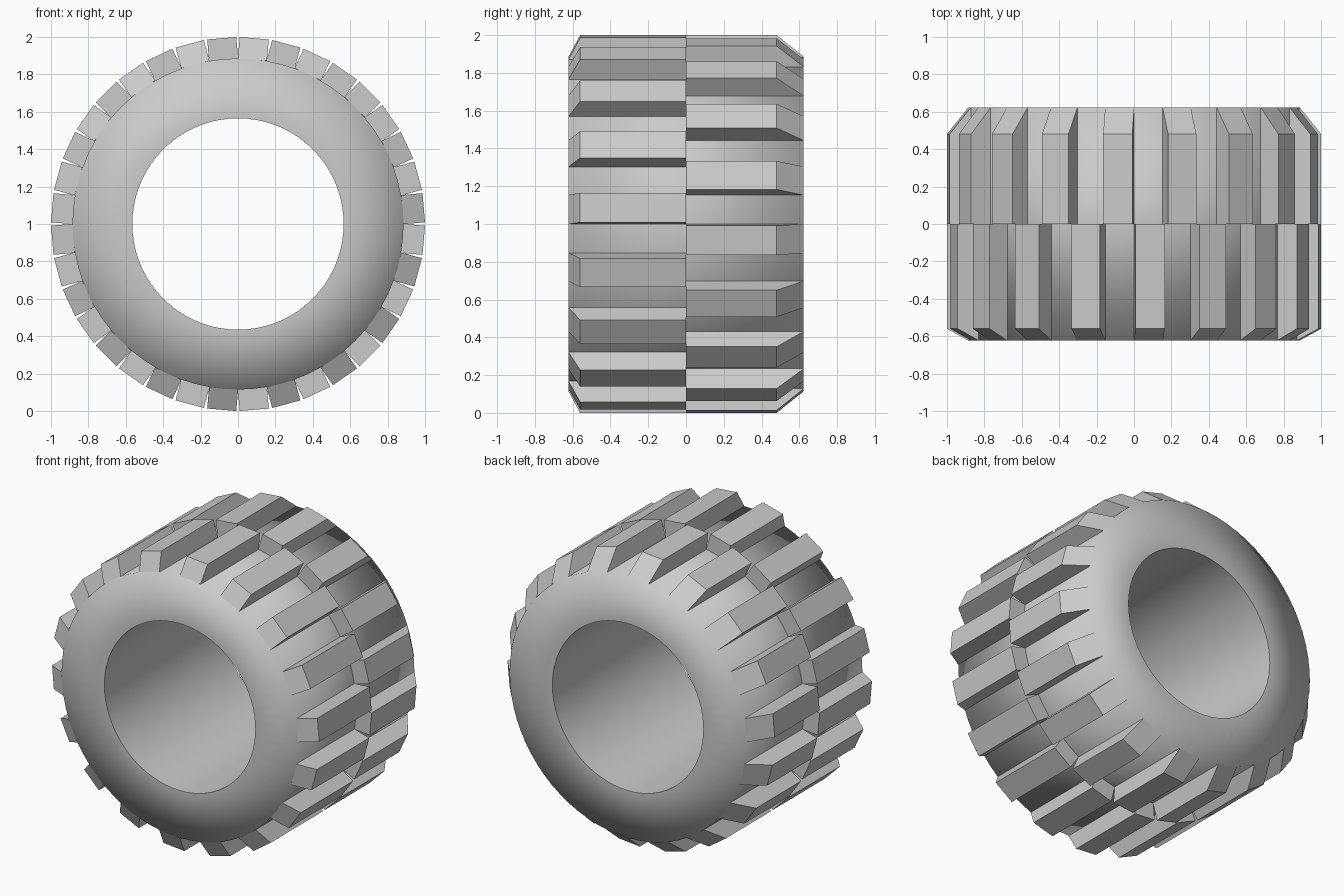
import bpy, bmesh
from math import radians, sin, cos, pi
from mathutils import Matrix, Vector

if "Cube" in bpy.data.objects:
    bpy.data.objects.remove(bpy.data.objects["Cube"])

CENTRE_Z = 1.0
R_TREAD, R_BODY, R_BORE = 0.997, 0.885, 0.565
HALF_WIDTH = 0.622
LUG_HALF = 0.078
SEGMENTS = 72


def finish(bm, name):
    bmesh.ops.recalc_face_normals(bm, faces=bm.faces)
    mesh = bpy.data.meshes.new(name)
    bm.to_mesh(mesh)
    bm.free()
    obj = bpy.data.objects.new(name, mesh)
    obj.location.z = CENTRE_Z
    bpy.context.collection.objects.link(obj)
    return obj


# Tyre carcass: a ring swept round the y axis, soft outer rim and crisp bore
def make_carcass():
    bm = bmesh.new()
    profile = [(R_BORE, -HALF_WIDTH), (R_BODY, -HALF_WIDTH),
               (R_BODY, HALF_WIDTH), (R_BORE, HALF_WIDTH)]
    rings = []
    for i in range(SEGMENTS):
        a = 2 * pi * i / SEGMENTS
        rings.append([bm.verts.new((r * cos(a), y, r * sin(a))) for r, y in profile])
    for i in range(SEGMENTS):
        a, b = rings[i], rings[(i + 1) % SEGMENTS]
        for k in range(4):
            n = (k + 1) % 4
            face = bm.faces.new((a[k], a[n], b[n], b[k]))
            face.smooth = True
    for ring, nxt in zip(rings, rings[1:] + rings[:1]):
        for k in (0, 3):
            bm.edges.get((ring[k], nxt[k])).smooth = False
    return finish(bm, "tyre_carcass")


# One row of tread lugs: a chamfered side profile extruded across its width
def make_lugs(name, side, shoulder, start_deg):
    bm = bmesh.new()
    profile = [(0, 0.84), (0, R_TREAD), (shoulder, R_TREAD),
               (HALF_WIDTH, R_BODY - 0.002), (shoulder, 0.84)]
    for i in range(18):
        rot = Matrix.Rotation(-radians(start_deg + 20 * i), 3, 'Y')
        left, right = [[bm.verts.new(rot @ Vector((r, side * y, w))) for y, r in profile]
                       for w in (-LUG_HALF, LUG_HALF)]
        bm.faces.new(left)
        bm.faces.new(right[::-1])
        for k in range(5):
            n = (k + 1) % 5
            bm.faces.new((left[k], right[k], right[n], left[n]))
    return finish(bm, name)


make_carcass()
make_lugs("front_tread_lugs", -1, 0.56, 5)
make_lugs("rear_tread_lugs", 1, 0.48, 15)
